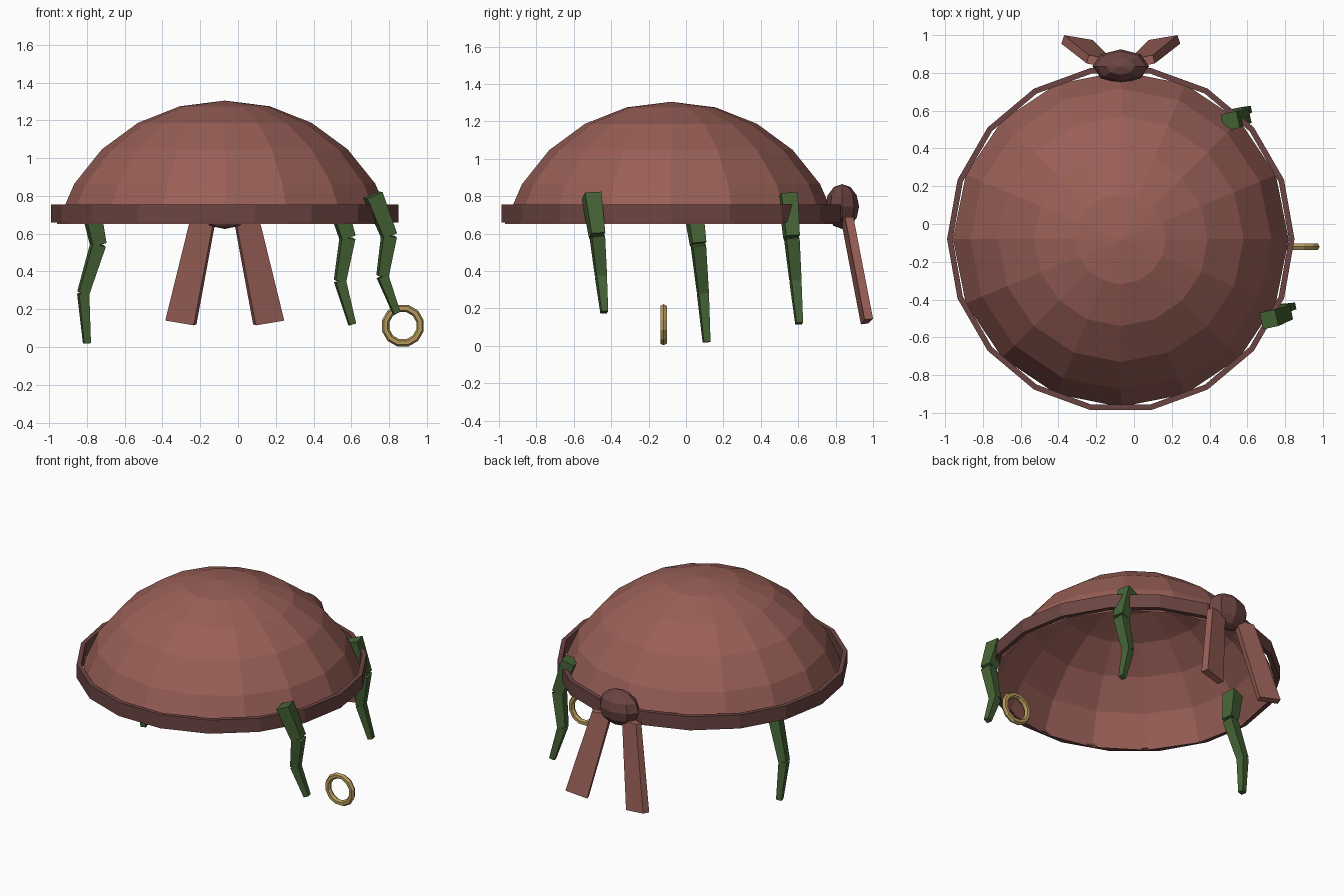
import bpy, bmesh, math
from mathutils import Vector, Matrix

if "Cube" in bpy.data.objects:
    bpy.data.objects.remove(bpy.data.objects["Cube"])

CX, CY = -0.07, -0.08  # centre of the dome


def mat(name, rgb):
    m = bpy.data.materials.new(name)
    m.diffuse_color = (*rgb, 1)
    m.use_nodes = True
    m.node_tree.nodes["Principled BSDF"].inputs["Base Color"].default_value = m.diffuse_color
    return m


CLOTH = mat("cloth", (0.32, 0.115, 0.095))
DARK = mat("dark_cloth", (0.15, 0.06, 0.055))
GREEN = mat("green", (0.06, 0.125, 0.037))
GOLD = mat("gold", (0.48, 0.33, 0.11))


def make(name, verts, faces, material):
    me = bpy.data.meshes.new(name)
    me.from_pydata([tuple(v) for v in verts], [], faces)
    bm = bmesh.new()
    bm.from_mesh(me)
    bmesh.ops.recalc_face_normals(bm, faces=bm.faces)
    bm.to_mesh(me)
    bm.free()
    ob = bpy.data.objects.new(name, me)
    bpy.context.collection.objects.link(ob)
    me.materials.append(material)
    return ob


def lathe(name, profile, n, material, closed):
    # profile of (radius, z) turned around the dome axis
    verts = [(CX + r * math.cos(2 * math.pi * i / n), CY + r * math.sin(2 * math.pi * i / n), z)
             for r, z in profile for i in range(n)]
    k = len(profile)
    faces = [(a * n + i, a * n + (i + 1) % n, (a + 1) % k * n + (i + 1) % n, (a + 1) % k * n + i)
             for a in range(k if closed else k - 1) for i in range(n)]
    return verts, faces


BOX = [(0, 1, 2, 3), (4, 5, 6, 7)] + [(i, (i + 1) % 4, (i + 1) % 4 + 4, i + 4) for i in range(4)]

# open dome: upper part of a flattened sphere
prof = [(0.92 * math.sin(math.radians(a)), 0.425 + 0.88 * math.cos(math.radians(a)))
        for a in (15, 30, 45, 60, 75)]
v, f = lathe("dome", prof, 16, CLOTH, False)
v.append((CX, CY, 1.305))
f += [(i, (i + 1) % 16, len(v) - 1) for i in range(16)]
make("dome", v, f, CLOTH)

# rim band
v, f = lathe("band", [(0.92, 0.66), (0.92, 0.755), (0.89, 0.755), (0.89, 0.66)], 18, DARK, True)
make("rim_band", v, f, DARK)

# knot at the back
bpy.ops.mesh.primitive_uv_sphere_add(segments=8, ring_count=6, radius=1, location=(CX, 0.835, 0.745))
knot = bpy.context.object
knot.name = "knot"
knot.scale = (0.15, 0.09, 0.12)
knot.data.materials.append(DARK)

# hanging tails, mirrored about the knot
tail = [(-.24, .895, .69), (-.25, .85, .69), (-.125, .825, .69), (-.115, .87, .69),
        (-.37, 1.0, .145), (-.385, .955, .14), (-.235, .935, .115), (-.22, .975, .12)]
make("left_tail", tail, BOX, CLOTH)
make("right_tail", [(2 * CX - x, y, z) for x, y, z in tail], BOX, CLOTH)

# bent tapering strands, three segments each
strands = {
    "front_strand": [(.715, -.505, .805), (.80, -.475, .59), (.765, -.455, .375), (.84, -.437, .18)],
    "back_strand": [(.51, .545, .805), (.58, .565, .58), (.54, .585, .35), (.605, .605, .12)],
    "left_strand": [(-.785, .035, .76), (-.74, .065, .545), (-.82, .09, .285), (-.80, .11, .02)],
}
WIDTHS = [(.09, .075), (.072, .056), (.055, .036)]
side = Matrix.Rotation(math.radians(12), 3, 'Z') @ Vector((0, 1, 0))
for name, pts in strands.items():
    pts = [Vector(p) for p in pts]
    verts, faces = [], []
    for s, ws in enumerate(WIDTHS):
        d = (pts[s + 1] - pts[s]).normalized()
        u = side.cross(d).normalized()
        w = d.cross(u)
        o = len(verts)
        for p, wd in zip(pts[s:s + 2], ws):
            verts += [p + (u * a + w * b) * wd / 2 for a, b in ((-1, -1), (1, -1), (1, 1), (-1, 1))]
        faces += [tuple(i + o for i in q) for q in BOX]
    make(name, verts, faces, GREEN)

# gold ring
bpy.ops.mesh.primitive_torus_add(major_segments=12, minor_segments=6, major_radius=0.094,
                                 minor_radius=0.02, location=(0.873, -0.12, 0.113),
                                 rotation=(math.pi / 2, math.radians(15), 0))
ring = bpy.context.object
ring.name = "gold_ring"
ring.data.materials.append(GOLD)
